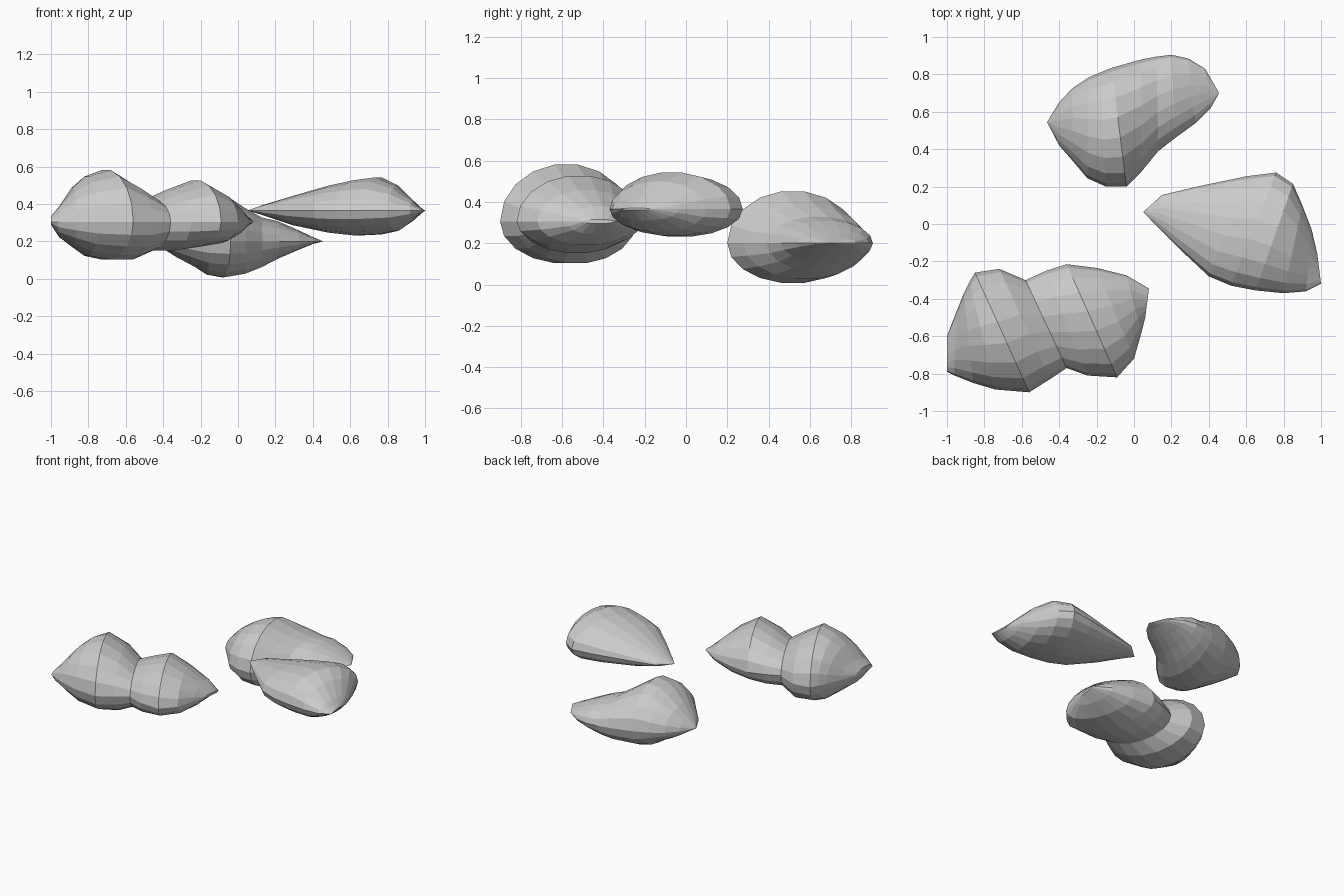
import bpy, bmesh, math

SIDES = 18


def stone(name, mid, stations):
    """Loft elliptical sections; station = (front x, y, back x, y, top z, bottom z)."""
    bm = bmesh.new()
    rings = []
    for ax, ay, bx, by, top, bottom in stations:
        ring = []
        for i in range(SIDES):
            a = 2 * math.pi * i / SIDES
            t = 0.5 - 0.5 * math.cos(a)
            s = math.sin(a)
            z = mid + s * ((top - mid) if s > 0 else (mid - bottom))
            ring.append(bm.verts.new((ax + (bx - ax) * t, ay + (by - ay) * t, z)))
        rings.append(ring)
    for r0, r1 in zip(rings, rings[1:]):
        for i in range(SIDES):
            j = (i + 1) % SIDES
            bm.faces.new((r0[i], r0[j], r1[j], r1[i]))
    bm.faces.new(rings[0])
    bm.faces.new(rings[-1])
    # Pointed ends collapse to a single vertex
    bmesh.ops.remove_doubles(bm, verts=bm.verts, dist=0.002)
    bmesh.ops.recalc_face_normals(bm, faces=bm.faces)
    mesh = bpy.data.meshes.new(name)
    bm.to_mesh(mesh)
    bm.free()
    obj = bpy.data.objects.new(name, mesh)
    bpy.context.collection.objects.link(obj)
    return obj


# Front left stone with two lobes
stone("double_stone", 0.305, [
    (-1.00, -0.79, -1.00, -0.60, 0.335, 0.29),
    (-0.96, -0.81, -0.95, -0.47, 0.39, 0.22),
    (-0.86, -0.85, -0.91, -0.37, 0.49, 0.17),
    (-0.74, -0.885, -0.88, -0.31, 0.55, 0.12),
    (-0.56, -0.90, -0.85, -0.26, 0.585, 0.10),
    (-0.45, -0.83, -0.72, -0.24, 0.51, 0.10),
    (-0.36, -0.77, -0.58, -0.30, 0.43, 0.15),
    (-0.25, -0.81, -0.47, -0.25, 0.48, 0.15),
    (-0.09, -0.82, -0.36, -0.215, 0.53, 0.17),
    (0.00, -0.72, -0.20, -0.235, 0.46, 0.19),
    (0.04, -0.58, -0.04, -0.275, 0.38, 0.24),
    (0.06, -0.50, 0.08, -0.345, 0.315, 0.295),
])

# Back stone
stone("back_stone", 0.20, [
    (-0.465, 0.545, -0.465, 0.545, 0.20, 0.20),
    (-0.40, 0.42, -0.40, 0.65, 0.27, 0.16),
    (-0.33, 0.34, -0.33, 0.725, 0.34, 0.115),
    (-0.25, 0.245, -0.24, 0.785, 0.40, 0.07),
    (-0.15, 0.20, -0.18, 0.81, 0.44, 0.02),
    (-0.04, 0.20, -0.12, 0.835, 0.455, 0.005),
    (0.04, 0.28, 0.04, 0.88, 0.38, 0.025),
    (0.13, 0.39, 0.12, 0.895, 0.33, 0.06),
    (0.22, 0.46, 0.20, 0.905, 0.31, 0.105),
    (0.33, 0.54, 0.29, 0.885, 0.265, 0.15),
    (0.41, 0.62, 0.38, 0.83, 0.225, 0.185),
    (0.455, 0.70, 0.455, 0.70, 0.20, 0.20),
])

# Right stone
stone("right_stone", 0.365, [
    (0.05, 0.065, 0.05, 0.065, 0.365, 0.365),
    (0.12, -0.01, 0.15, 0.155, 0.395, 0.34),
    (0.25, -0.14, 0.36, 0.205, 0.445, 0.285),
    (0.40, -0.28, 0.60, 0.255, 0.50, 0.245),
    (0.52, -0.33, 0.76, 0.275, 0.53, 0.23),
    (0.65, -0.355, 0.85, 0.215, 0.545, 0.235),
    (0.80, -0.37, 0.90, 0.10, 0.50, 0.255),
    (0.92, -0.36, 0.95, -0.03, 0.42, 0.31),
    (1.00, -0.32, 0.98, -0.16, 0.37, 0.36),
])
